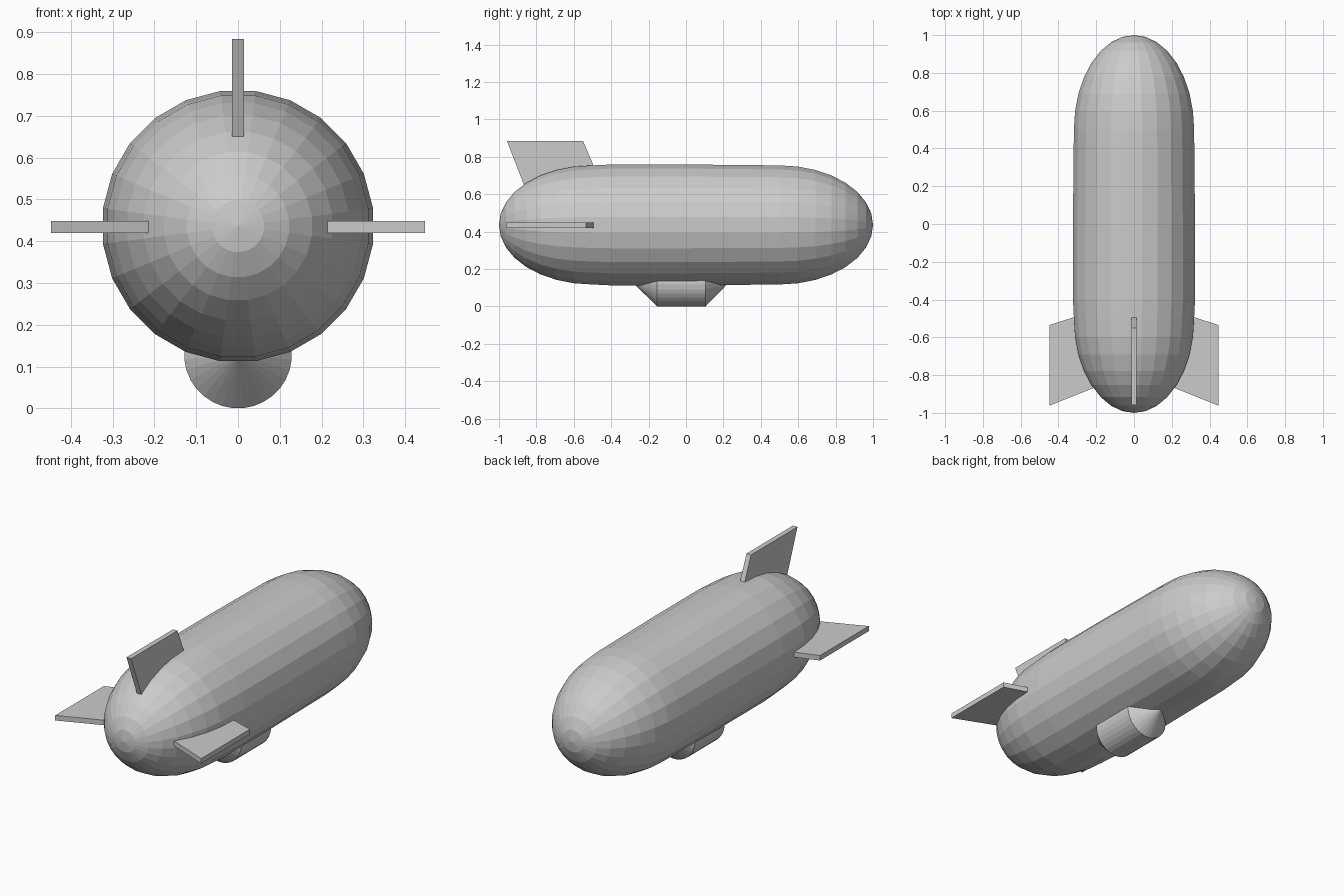
import bpy, bmesh, math

default = bpy.data.objects.get("Cube")
if default:
    bpy.data.objects.remove(default, do_unlink=True)

AXIS_Z = 0.436    # height of the hull's long axis
HULL_R = 0.321
CAP = 0.5         # length of each rounded end

grey = bpy.data.materials.new("plain grey")
grey.use_nodes = True
COLOUR = (0.6, 0.6, 0.6, 1)
grey.diffuse_color = COLOUR
grey.node_tree.nodes["Principled BSDF"].inputs["Base Color"].default_value = COLOUR


def finish(name, bm):
    bmesh.ops.recalc_face_normals(bm, faces=bm.faces)
    mesh = bpy.data.meshes.new(name)
    bm.to_mesh(mesh)
    bm.free()
    mesh.materials.append(grey)
    obj = bpy.data.objects.new(name, mesh)
    bpy.context.collection.objects.link(obj)
    return obj


def lathe_y(name, profile, z, sides):
    """Turn (y, radius) points around a lengthwise axis; zero radius makes a tip."""
    bm = bmesh.new()
    rings = []
    for y, r in profile:
        if r < 1e-5:
            rings.append([bm.verts.new((0, y, z))])
            continue
        angles = [2 * math.pi * (i + 0.5) / sides for i in range(sides)]
        rings.append([bm.verts.new((r * math.cos(a), y, z + r * math.sin(a)))
                      for a in angles])
    for a, b in zip(rings, rings[1:]):
        for i in range(sides):
            j = (i + 1) % sides
            corners = [a[i % len(a)], a[j % len(a)], b[j % len(b)], b[i % len(b)]]
            bm.faces.new(list(dict.fromkeys(corners)))
    return finish(name, bm)


def fin(name, outline, place):
    """Extrude an (out, y) outline to a plate; place maps (out, y, side) to 3D."""
    half = 0.014
    bm = bmesh.new()
    sides = [[bm.verts.new(place(o, y, t)) for o, y in outline] for t in (-half, half)]
    for side in sides:
        bm.faces.new(side)
    n = len(outline)
    for i in range(n):
        j = (i + 1) % n
        bm.faces.new((sides[0][i], sides[0][j], sides[1][j], sides[1][i]))
    return finish(name, bm)


# Hull: two half-ellipsoid ends with a slightly swollen middle
steps = 8
arc = [math.pi / 2 * i / steps for i in range(steps + 1)]
tail = [(-CAP - CAP * math.cos(a), HULL_R * math.sin(a)) for a in arc]
nose = [(-y, r) for y, r in reversed(tail)]
lathe_y("hull", tail + [(-0.4, 0.326), (0, 0.326)] + nose, AXIS_Z, 24)

# Gondola: a drum with cone ends, half sunk into the hull
lathe_y("gondola", [(-0.285, 0), (-0.155, 0.129), (0.105, 0.129), (0.23, 0)], 0.129, 32)

# Tail fins: one upright, two level
fin("top_fin", [(0.12, -0.83), (0.448, -0.957), (0.448, -0.55), (0.12, -0.41)],
    lambda o, y, t: (t, y, AXIS_Z + o))
for name, s in (("left_fin", 1), ("right_fin", -1)):
    fin(name, [(0.12, -0.83), (0.448, -0.962), (0.448, -0.535), (0.12, -0.43)],
        lambda o, y, t: (s * o, y, AXIS_Z - 0.002 + t))
